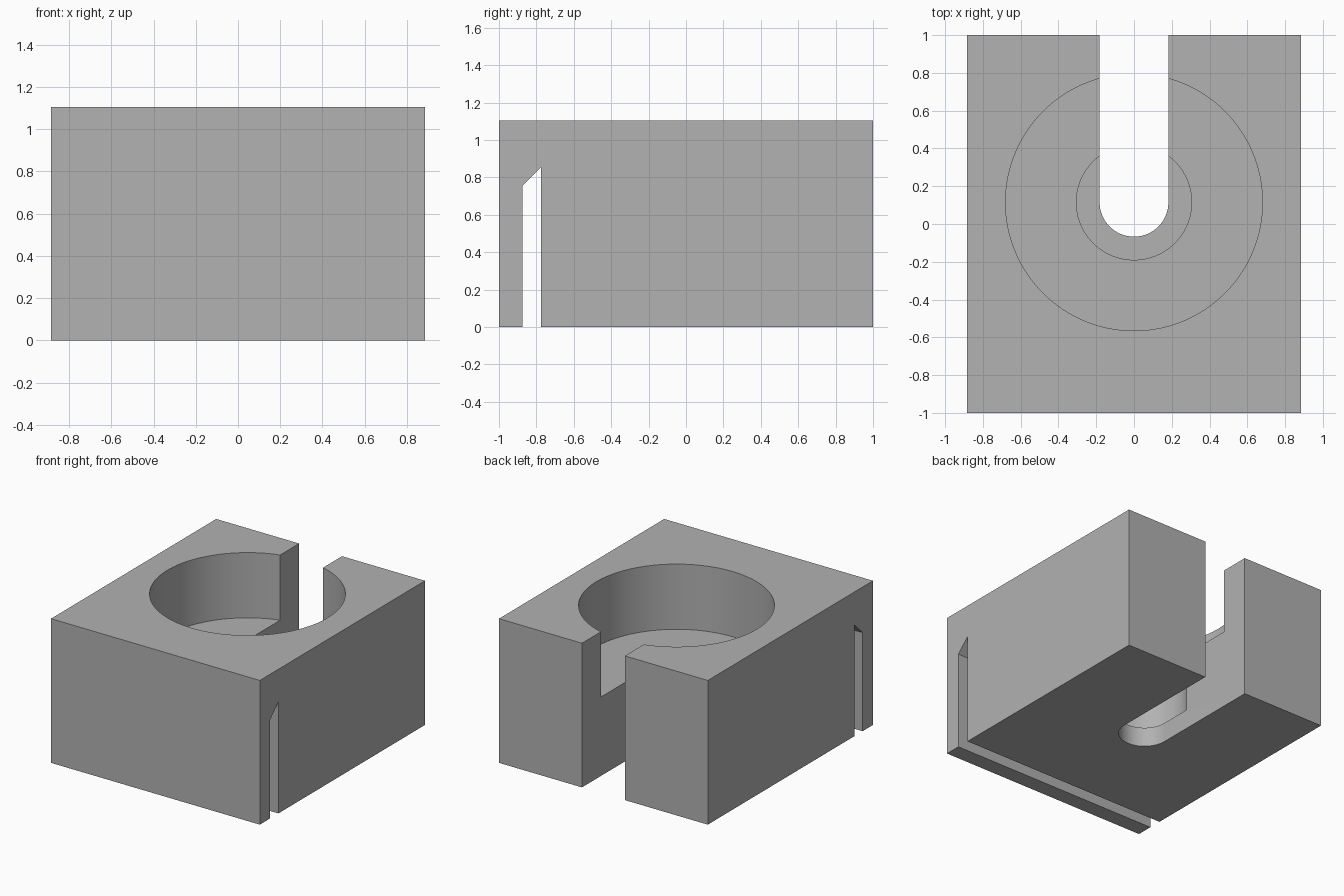
import bpy, bmesh, math
from mathutils import Vector

cube = bpy.data.objects.get("Cube")
if cube:
    bpy.data.objects.remove(cube, do_unlink=True)

HALF_WIDTH, HEIGHT = 0.885, 1.105
BORE_Y = 0.115
SLOT_R = 0.182

grey = bpy.data.materials.new("plain grey")
grey.use_nodes = True
grey.diffuse_color = (0.445, 0.445, 0.445, 1)
grey.node_tree.nodes["Principled BSDF"].inputs["Base Color"].default_value = grey.diffuse_color


def prism(name, outline, sweep):
    """Extrude a closed 3D outline along the sweep vector."""
    bm = bmesh.new()
    face = bm.faces.new([bm.verts.new(p) for p in outline])
    extruded = bmesh.ops.extrude_face_region(bm, geom=[face], use_keep_orig=True)
    tops = [g for g in extruded["geom"] if isinstance(g, bmesh.types.BMVert)]
    bmesh.ops.translate(bm, verts=tops, vec=Vector(sweep))
    bmesh.ops.recalc_face_normals(bm, faces=bm.faces)
    mesh = bpy.data.meshes.new(name)
    bm.to_mesh(mesh)
    bm.free()
    mesh.materials.append(grey)
    obj = bpy.data.objects.new(name, mesh)
    bpy.context.collection.objects.link(obj)
    return obj


def arc(radius, start, end, steps, z):
    """Points on an arc around the bore axis."""
    angles = [start + (end - start) * i / steps for i in range(steps + 1)]
    return [(radius * math.cos(a), BORE_Y + radius * math.sin(a), z) for a in angles]


def cylinder(name, radius, z):
    return prism(name, arc(radius, 0, math.tau, 128, z)[:-1], (0, 0, HEIGHT + 0.2 - z))


# Block with the slanted-top groove running across its underside
side = [(-1, 0), (-0.875, 0), (-0.875, 0.755), (-0.775, 0.855),
        (-0.775, 0), (1, 0), (1, HEIGHT), (-1, HEIGHT)]
block = prism("holder_block", [(-HALF_WIDTH, y, z) for y, z in side], (2 * HALF_WIDTH, 0, 0))

# Wide pocket, narrower bore, and a round-ended slot open at the back
slot_outline = arc(SLOT_R, math.pi, math.tau, 48, -0.2) + [(SLOT_R, 1.2, -0.2), (-SLOT_R, 1.2, -0.2)]
cutters = [
    cylinder("pocket_cutter", 0.68, 0.605),
    cylinder("bore_cutter", 0.305, 0.15),
    prism("slot_cutter", slot_outline, (0, 0, HEIGHT + 0.4)),
]

bpy.context.view_layer.objects.active = block
for cutter in cutters:
    cutter.hide_render = True
    mod = block.modifiers.new(cutter.name, "BOOLEAN")
    mod.operation = "DIFFERENCE"
    mod.solver = "EXACT"
    mod.object = cutter
    bpy.ops.object.modifier_apply(modifier=mod.name)
    bpy.data.objects.remove(cutter, do_unlink=True)

# Smooth round walls, crisp edges
bpy.ops.object.select_all(action="DESELECT")
block.select_set(True)
bpy.ops.object.shade_smooth_by_angle(angle=math.radians(30))
